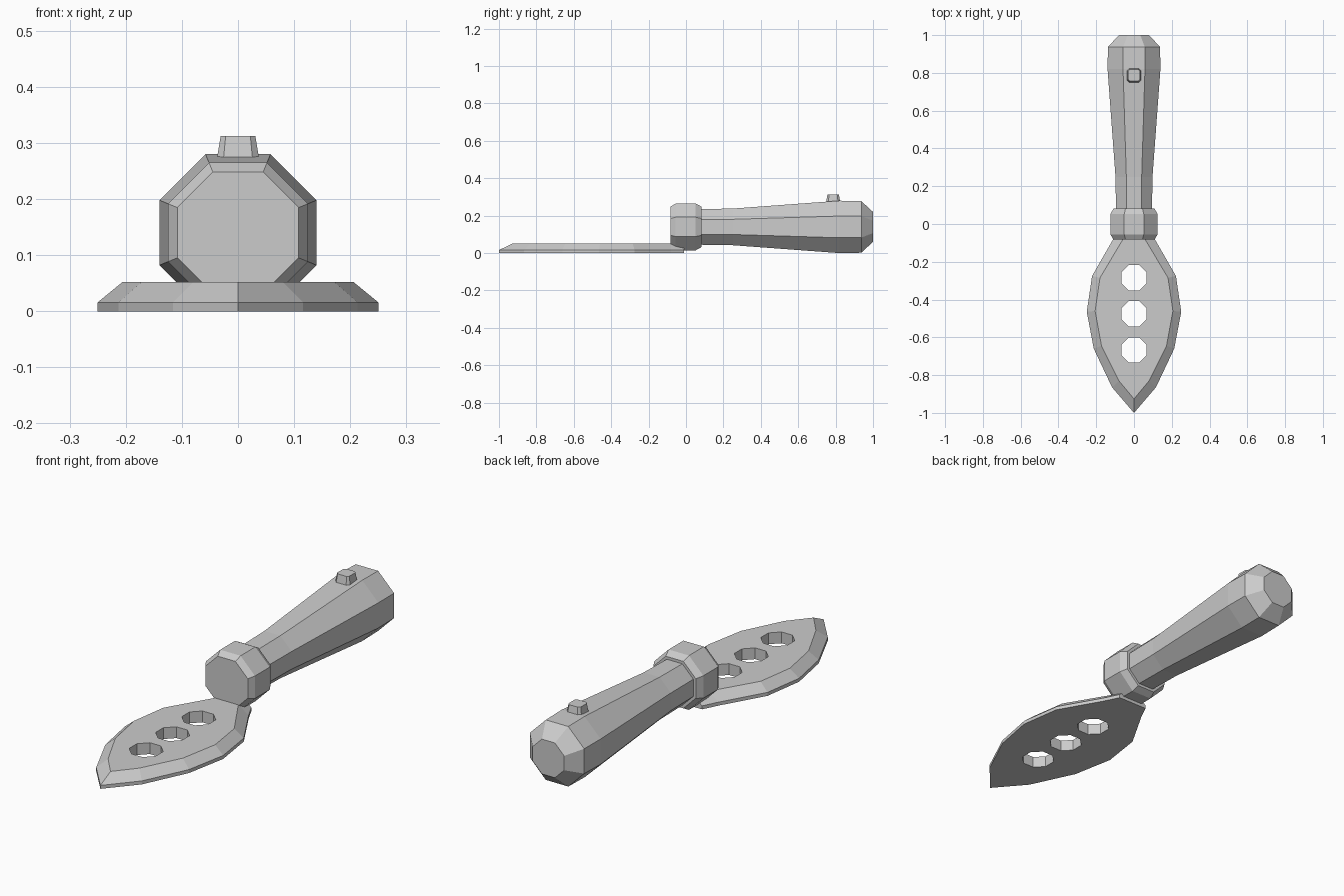
import bpy, bmesh
from math import pi, cos, sin

if "Cube" in bpy.data.objects:
    bpy.data.objects.remove(bpy.data.objects["Cube"])

steel = bpy.data.materials.new("plain_grey")
steel.use_nodes = True
grey = (0.6, 0.6, 0.6, 1)
steel.diffuse_color = grey
steel.node_tree.nodes["Principled BSDF"].inputs["Base Color"].default_value = grey


def loft(name, rings):
    """Skin a stack of equal-length rings and cap both ends."""
    bm = bmesh.new()
    loops = [[bm.verts.new(p) for p in ring] for ring in rings]
    for a, b in zip(loops, loops[1:]):
        for i in range(len(a)):
            j = (i + 1) % len(a)
            bm.faces.new((a[i], a[j], b[j], b[i]))
    bm.faces.new(loops[0])
    bm.faces.new(loops[-1])
    bmesh.ops.recalc_face_normals(bm, faces=bm.faces)
    mesh = bpy.data.meshes.new(name)
    bm.to_mesh(mesh)
    bm.free()
    mesh.materials.append(steel)
    obj = bpy.data.objects.new(name, mesh)
    bpy.context.collection.objects.link(obj)
    return obj


def octagon(apothem):
    r = apothem / cos(pi / 8)
    return [(r * cos(pi / 8 + i * pi / 4), r * sin(pi / 8 + i * pi / 4)) for i in range(8)]


def lathe(name, profile, height=0.14):
    """Eight-sided bar along y from (y, apothem) pairs."""
    return loft(name, [[(x, y, height + z) for x, z in octagon(a)] for y, a in profile])


def mirrored(half, z):
    """Outline from its +x half, which starts at the tip on the axis."""
    return [(x, y, z) for x, y in half] + [(-x, y, z) for x, y in reversed(half[1:])]


# Handle with tapered grip and chamfered butt
lathe("handle", [(0.06, 0.095), (0.25, 0.098), (0.82, 0.14), (0.937, 0.138), (1.0, 0.08)])

# Collar between handle and blade
lathe("collar", [(-0.083, 0.108), (-0.055, 0.125), (0.052, 0.125), (0.083, 0.108)])

# Button on top of the grip
def button_ring(h, c, z):
    pts = [(h, -c), (h, c), (c, h), (-c, h), (-h, c), (-h, -c), (-c, -h), (c, -h)]
    return [(x, 0.787 + y, z) for x, y in pts]

loft("button", [button_ring(0.038, 0.026, 0.27), button_ring(0.031, 0.022, 0.312)])

# Leaf-shaped blade with a bevelled rim
rim = [(0, -1), (0.116, -0.865), (0.213, -0.66), (0.25, -0.465),
       (0.222, -0.275), (0.11, -0.08), (0.075, -0.01)]
top = [(0, -0.926), (0.08, -0.83), (0.172, -0.645), (0.206, -0.46),
       (0.18, -0.285), (0.058, -0.08), (0.03, -0.01)]
blade = loft("blade", [mirrored(rim, 0), mirrored(rim, 0.016), mirrored(top, 0.052)])

# Three eight-sided holes cut through the blade
bpy.context.view_layer.objects.active = blade
for y in (-0.285, -0.475, -0.667):
    cutter = loft("hole_cutter", [[(x, y + v, z) for x, v in octagon(0.067)] for z in (-0.1, 0.2)])
    cutter.hide_render = True
    cut = blade.modifiers.new("hole", "BOOLEAN")
    cut.operation = "DIFFERENCE"
    cut.solver = "EXACT"
    cut.object = cutter
    bpy.ops.object.modifier_apply(modifier=cut.name)
    bpy.data.objects.remove(cutter)
